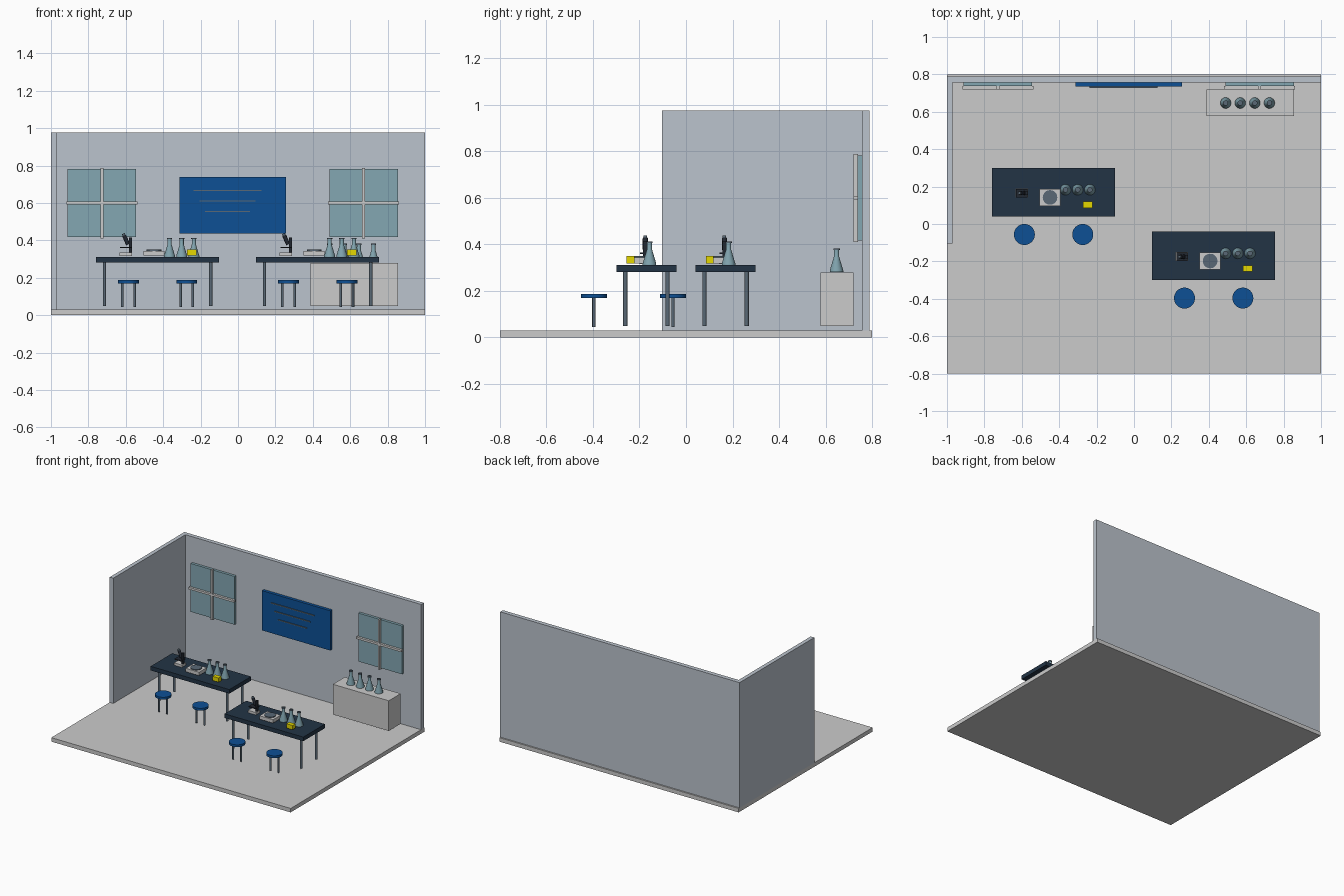
import bpy, bmesh
from math import cos, sin, pi
from mathutils import Vector

if "Cube" in bpy.data.objects:
    bpy.data.objects.remove(bpy.data.objects["Cube"])


def material(name, rgb):
    m = bpy.data.materials.new(name)
    m.diffuse_color = (*rgb, 1)
    m.use_nodes = True
    m.node_tree.nodes["Principled BSDF"].inputs["Base Color"].default_value = m.diffuse_color
    return m


WALL = material("wall_paint", (0.50, 0.55, 0.61))
GLASS = material("glass", (0.23, 0.39, 0.45))
BLUE = material("blue", (0.004, 0.08, 0.30))
NAVY = material("dark_worktop", (0.016, 0.034, 0.06))
STEEL = material("steel", (0.10, 0.14, 0.18))
YELLOW = material("yellow", (0.78, 0.68, 0.0))
BLACK = material("black", (0.015, 0.02, 0.03))


def finish(bm, name, mat, smooth=False):
    mesh = bpy.data.meshes.new(name)
    bmesh.ops.recalc_face_normals(bm, faces=bm.faces)
    bm.to_mesh(mesh)
    bm.free()
    ob = bpy.data.objects.new(name, mesh)
    bpy.context.collection.objects.link(ob)
    if mat:
        mesh.materials.append(mat)
    if smooth:
        bpy.ops.object.select_all(action='DESELECT')
        ob.select_set(True)
        bpy.context.view_layer.objects.active = ob
        bpy.ops.object.shade_smooth_by_angle(angle=pi / 6)
    return ob


def box(name, x, y, z, mat=None):
    """Box from (min, max) ranges."""
    bm = bmesh.new()
    bmesh.ops.create_cube(bm, size=1)
    for v in bm.verts:
        v.co = [(r[0] + r[1]) / 2 + c * (r[1] - r[0]) for r, c in zip((x, y, z), v.co)]
    return finish(bm, name, mat)


def rod(name, a, b, r, mat=None, sides=16):
    """Cylinder between two points."""
    a, b = Vector(a), Vector(b)
    bm = bmesh.new()
    bmesh.ops.create_cone(bm, cap_ends=True, segments=sides, radius1=r, radius2=r,
                          depth=(b - a).length)
    ob = finish(bm, name, mat, True)
    ob.rotation_mode = 'QUATERNION'
    ob.rotation_quaternion = (b - a).to_track_quat('Z', 'Y')
    ob.location = (a + b) / 2
    return ob


def lathe(name, profile, loc, mat, sides=24):
    """Closed solid turned from (radius, height) points."""
    bm = bmesh.new()
    rings = [[bm.verts.new((r * cos(2 * pi * i / sides), r * sin(2 * pi * i / sides), z))
              for i in range(sides)] for r, z in profile]
    for p, q in zip(rings, rings[1:]):
        for i in range(sides):
            j = (i + 1) % sides
            bm.faces.new((p[i], p[j], q[j], q[i]))
    bm.faces.new(rings[0])
    bm.faces.new(rings[-1])
    ob = finish(bm, name, mat, True)
    ob.location = loc
    return ob


def flask(x, y, z):
    lathe("flask", [(0.029, 0), (0.029, 0.006), (0.011, 0.066), (0.011, 0.094)], (x, y, z), GLASS)
    lathe("flask_rim", [(0.014, 0.094), (0.014, 0.101), (0.008, 0.101), (0.008, 0.097)],
          (x, y, z), STEEL)


# Room shell
box("floor", (-1, 1), (-0.8, 0.8), (0, 0.03))
box("back_wall", (-1, 1), (0.757, 0.789), (0.03, 0.976), WALL)
box("left_wall", (-1, -0.97), (-0.103, 0.789), (0.03, 0.976), WALL)

# Windows with crossed bars
for x in (-0.728, 0.672):
    box("window_glass", (x - 0.183, x + 0.183), (0.737, 0.757), (0.417, 0.782), GLASS)
    box("window_upright_bar", (x - 0.008, x + 0.008), (0.72, 0.739), (0.411, 0.788))
    box("window_cross_bar", (x - 0.19, x + 0.19), (0.72, 0.739), (0.592, 0.608))

# Wall board with ruled lines
box("wall_board", (-0.313, 0.257), (0.734, 0.757), (0.438, 0.738), BLUE)
for z, w in ((0.667, 0.182), (0.611, 0.15), (0.555, 0.12)):
    box("board_line", (-0.057 - w, -0.057 + w), (0.727, 0.734), (z - 0.003, z + 0.003), STEEL)

# Side cabinet with flasks
box("cabinet", (0.388, 0.855), (0.578, 0.72), (0.05, 0.278))
for i in range(4):
    flask(0.49 + i * 0.078, 0.647, 0.282)


def bench(cx, cy):
    # Table
    box("worktop", (cx - 0.329, cx + 0.329), (cy - 0.129, cy + 0.129), (0.281, 0.312), NAVY)
    for sx in (-1, 1):
        for sy in (-1, 1):
            x, y = cx + sx * 0.284, cy + sy * 0.091
            rod("table_leg", (x, y, 0.05), (x, y, 0.282), 0.009, STEEL)
    # Stools
    for sx in (-1, 1):
        x, y = cx + sx * 0.156, cy - 0.226
        rod("stool_seat", (x, y, 0.17), (x, y, 0.187), 0.056, BLUE, 32)
        for dx in (-0.033, 0.033):
            rod("stool_leg", (x + dx, y, 0.045), (x + dx, y, 0.172), 0.007, STEEL)
    # Microscope
    x, y = cx - 0.17, cy - 0.005
    box("microscope_base", (x - 0.033, x + 0.033), (y - 0.024, y + 0.024), (0.316, 0.334))
    box("microscope_arm", (x + 0.018, x + 0.032), (y - 0.009, y + 0.009), (0.334, 0.415), BLACK)
    box("microscope_stage", (x - 0.03, x + 0.03), (y - 0.022, y + 0.022), (0.358, 0.365), BLACK)
    rod("microscope_tube", (x + 0.012, y, 0.378), (x - 0.009, y, 0.426), 0.011, BLACK)
    rod("microscope_eyepiece", (x - 0.008, y, 0.424), (x - 0.013, y, 0.436), 0.008, STEEL)
    # Balance
    x, y = cx - 0.019, cy - 0.028
    box("balance_body", (x - 0.056, x + 0.056), (y - 0.046, y + 0.046), (0.318, 0.344))
    rod("balance_pan", (x, y, 0.343), (x, y, 0.35), 0.039, STEEL, 32)
    # Flasks and small yellow box
    for i in range(3):
        flask(cx + 0.064 + i * 0.065, cy + 0.013, 0.312)
    box("sample_box", (cx + 0.157, cx + 0.208), (cy - 0.085, cy - 0.051), (0.318, 0.35), YELLOW)


bench(-0.43, 0.17)
bench(0.426, -0.17)
